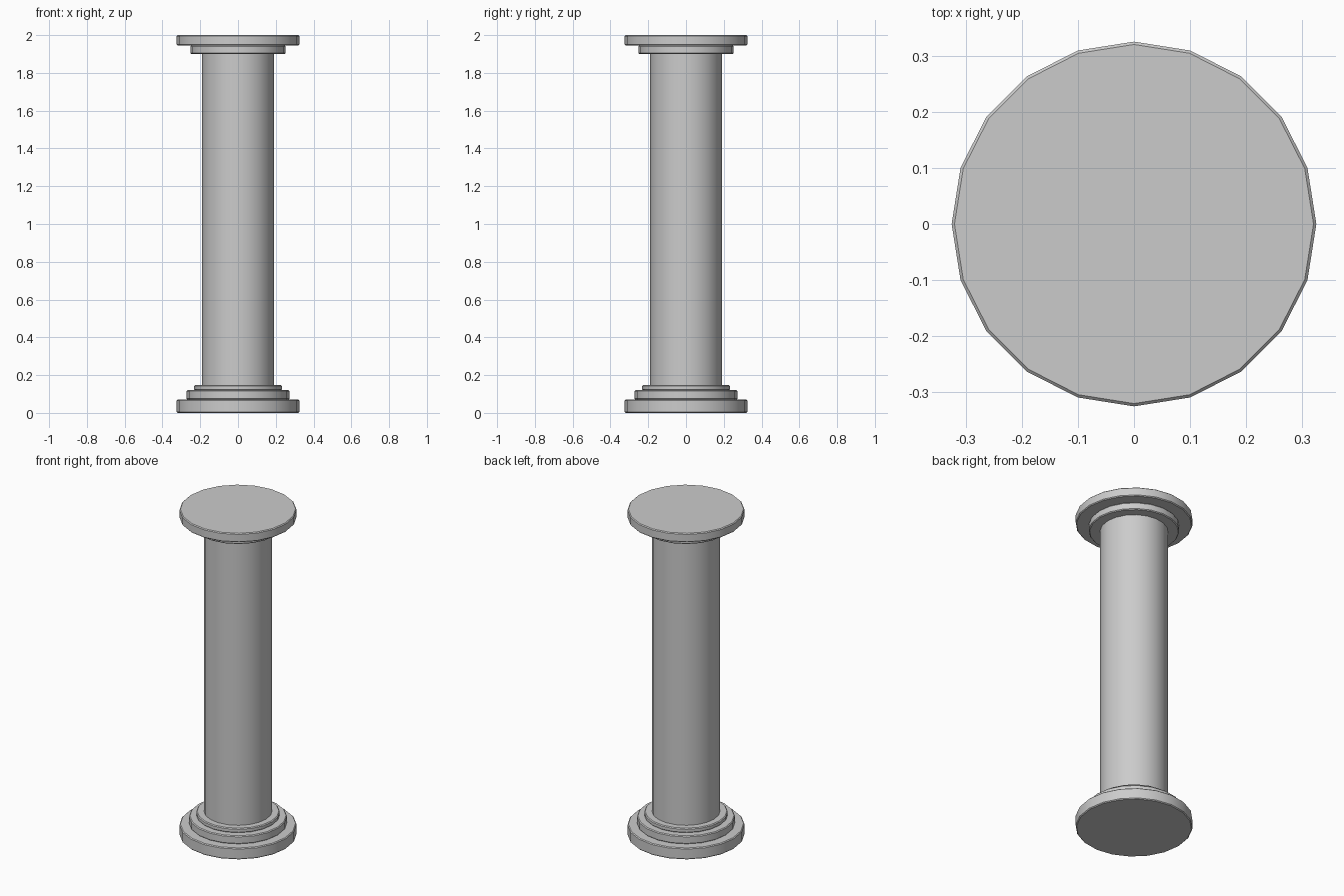
import bpy
import math

cube = bpy.data.objects.get("Cube")
if cube:
    bpy.data.objects.remove(cube, do_unlink=True)

SIDES = 20

# Single stone colour
stone = bpy.data.materials.new("grey stone")
stone.use_nodes = True
colour = (0.6, 0.6, 0.6, 1.0)
stone.diffuse_color = colour
stone.node_tree.nodes["Principled BSDF"].inputs["Base Color"].default_value = colour


def drum(name, radius, bottom, top, bevel=0.005):
    """Upright round drum between two heights, with softly chamfered rims."""
    bpy.ops.mesh.primitive_cylinder_add(
        vertices=SIDES, radius=radius, depth=top - bottom,
        location=(0, 0, (bottom + top) / 2))
    obj = bpy.context.object
    obj.name = name
    obj.data.materials.append(stone)
    if bevel:
        mod = obj.modifiers.new("rim chamfer", "BEVEL")
        mod.width = bevel
        mod.segments = 1
        mod.limit_method = "ANGLE"
        mod.angle_limit = math.radians(40)
        bpy.ops.object.modifier_apply(modifier=mod.name)
    bpy.ops.object.shade_smooth_by_angle(angle=math.radians(30))
    return obj


# Stepped base
drum("base_plinth", 0.325, 0.0, 0.07)
drum("base_middle_step", 0.272, 0.07, 0.12)
drum("base_upper_step", 0.232, 0.12, 0.148)

# Shaft
drum("shaft", 0.19, 0.148, 1.90, bevel=0)

# Capital
drum("capital_collar", 0.252, 1.90, 1.945)
drum("capital_slab", 0.325, 1.945, 2.0)
